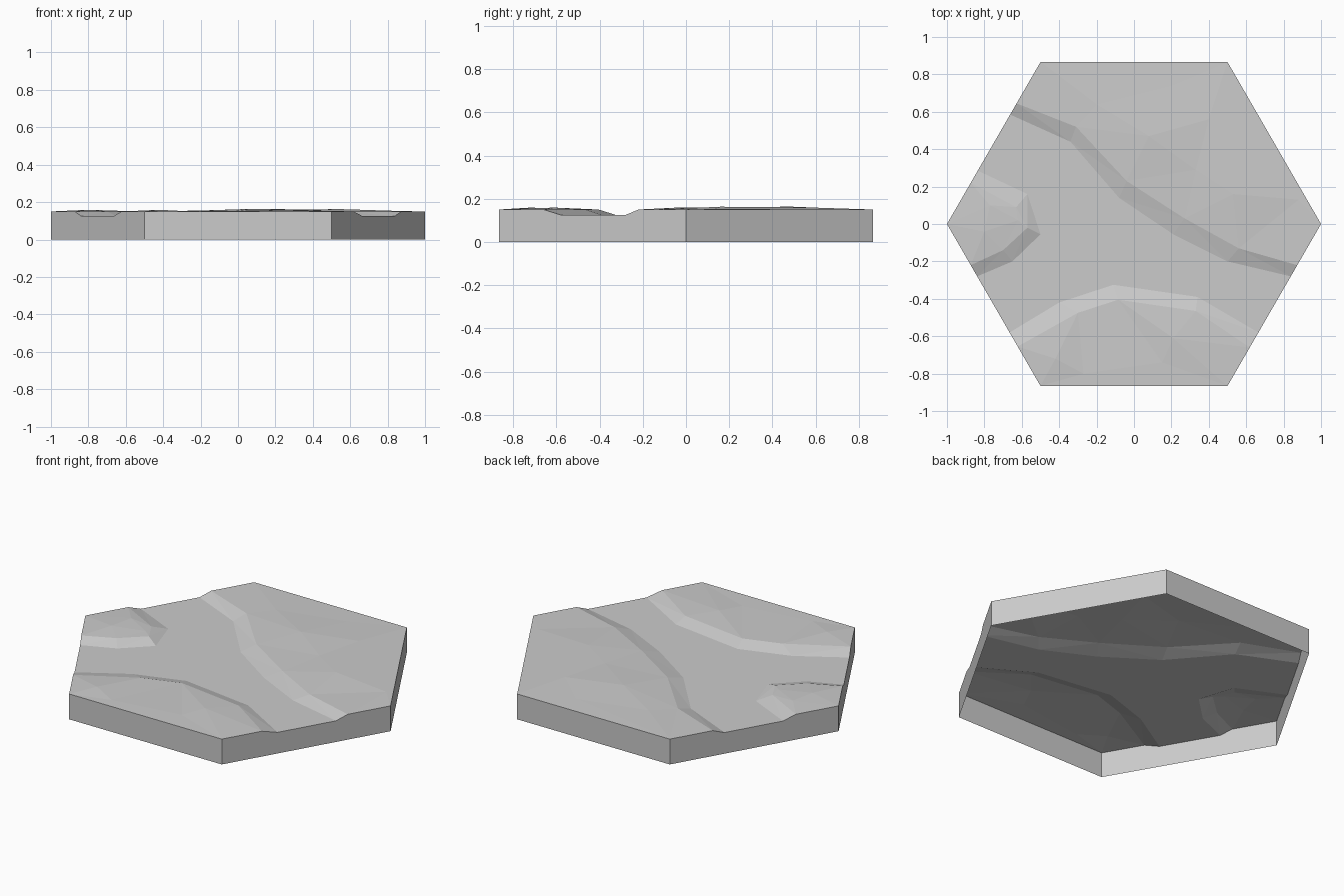
import bpy, bmesh, math
from mathutils import Vector
from mathutils.geometry import delaunay_2d_cdt

cube = bpy.data.objects.get("Cube")
if cube:
    bpy.data.objects.remove(cube, do_unlink=True)

LAND, BED = 0.15, 0.125
ROOT3 = math.sqrt(3)

stone = bpy.data.materials.new("stone grey")
stone.use_nodes = True
grey = (0.6, 0.6, 0.6, 1)
stone.diffuse_color = grey
stone.node_tree.nodes["Principled BSDF"].inputs["Base Color"].default_value = grey


def snap(x, y):
    """Move a bank end onto the slanted hexagon edge at the same y."""
    return math.copysign(1 - abs(y) / ROOT3, x), y


def add_object(name, bm):
    mesh = bpy.data.meshes.new(name)
    bm.to_mesh(mesh)
    bm.free()
    mesh.materials.append(stone)
    obj = bpy.data.objects.new(name, mesh)
    bpy.context.collection.objects.link(obj)
    return obj


# Hexagon corners, all at land height
points, edges = [], []
for i in range(6):
    a = math.radians(60 * i)
    points.append((math.cos(a), math.sin(a), LAND))
rim = list(range(6))

# Riverbanks: each has a top line on the land and a foot line on the bed
banks = [
    # north bank
    ([(-.63, .645), (-.31, .52), (-.04, .23), (.27, .03), (.56, -.13), (.87, -.22)], LAND),
    ([(-.66, .585), (-.34, .44), (-.08, .14), (.21, -.055), (.50, -.20), (.84, -.28)], BED),
    # south bank
    ([(-.62, -.655), (-.30, -.475), (-.085, -.405), (.33, -.465), (.62, -.66)], LAND),
    ([(-.66, -.58), (-.40, -.42), (-.11, -.325), (.34, -.39), (.66, -.58)], BED),
    # west point of land
    ([(-.87, .22), (-.63, .09), (-.57, -.02), (-.70, -.14), (-.87, -.22)], LAND),
    ([(-.84, .285), (-.57, .16), (-.50, -.055), (-.65, -.20), (-.84, -.28)], BED),
]
for line, z in banks:
    start = len(points)
    line[0], line[-1] = snap(*line[0]), snap(*line[-1])
    points += [(x, y, z) for x, y in line]
    last = len(points) - 1
    rim += [start, last]
    edges += [(i, i + 1) for i in range(start, last)]

# Low rises scattered over the land
points += [
    (-.20, .64, .155), (.08, .47, .164), (.33, .29, .158), (.40, .56, .160),
    (.53, .16, .163), (.88, .13, .152), (.20, .74, .153),
    (-.42, -.72, .159), (-.27, -.80, .151), (.15, -.74, .152), (.21, -.61, .159),
    (-.77, .10, .158), (-.80, -.04, .159), (-.62, .02, .153),
]

# Triangulated ground inside the hexagon
rim.sort(key=lambda i: math.atan2(points[i][1], points[i][0]))
flat = [Vector(p[:2]) for p in points]
verts, _, faces, origin, _, _ = delaunay_2d_cdt(flat, edges, [rim], 1, 1e-5)
ground = bmesh.new()
made = [ground.verts.new((v.x, v.y, points[o[0]][2] if o else LAND))
        for v, o in zip(verts, origin)]
for f in faces:
    ground.faces.new([made[i] for i in f])
ground.normal_update()
for f in ground.faces:
    if f.normal.z < 0:
        f.normal_flip()
add_object("ground", ground)

# Side walls follow the ground edge, leaving the underside open
walls = bmesh.new()
top = [walls.verts.new(points[i]) for i in rim]
base = [walls.verts.new((*points[i][:2], 0)) for i in rim]
for i in range(len(rim)):
    j = (i + 1) % len(rim)
    walls.faces.new((base[i], base[j], top[j], top[i]))
add_object("side_walls", walls)
